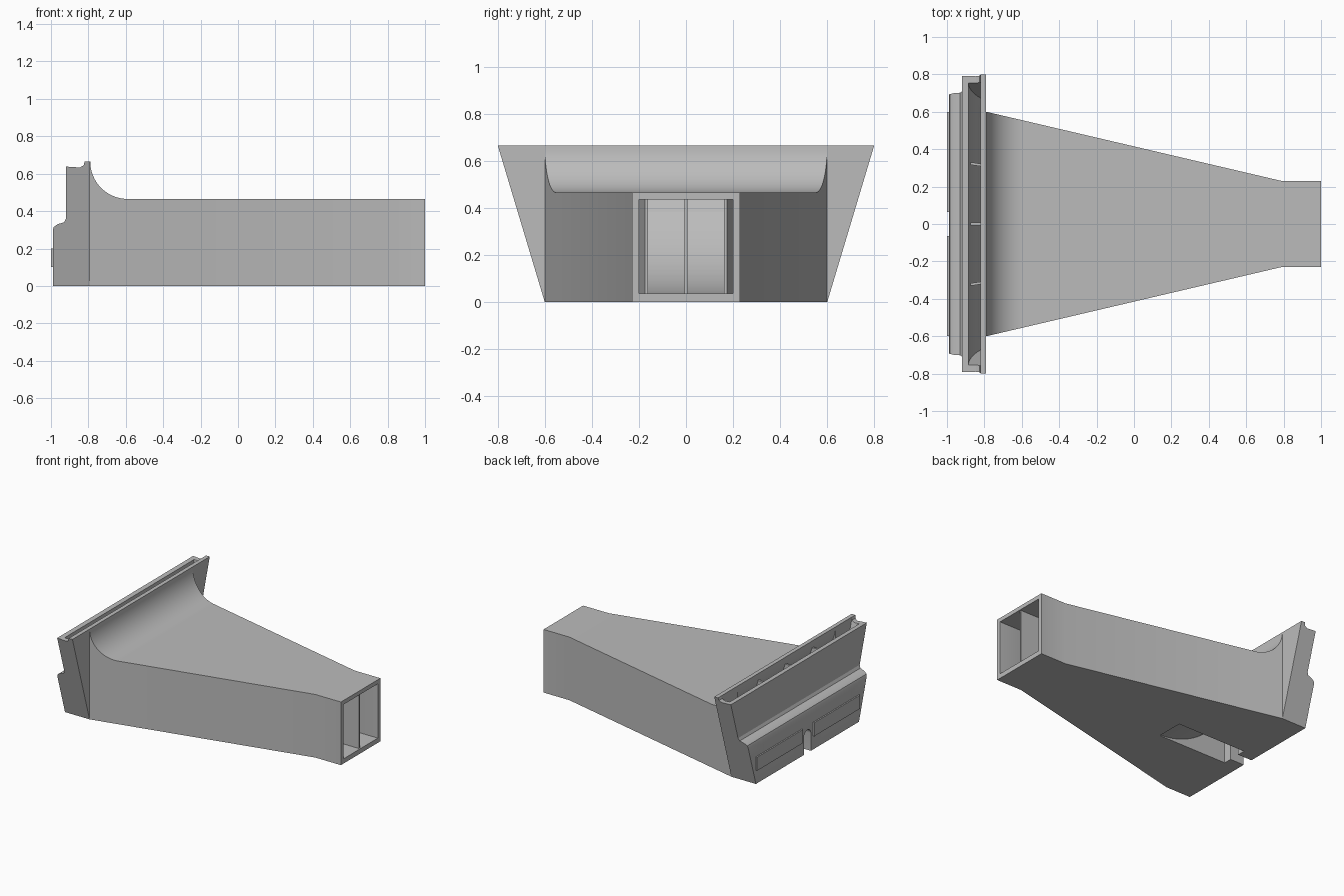
import bpy
import bmesh
from math import sqrt, sin, cos, pi, radians

cube = bpy.data.objects.get("Cube")
if cube:
    bpy.data.objects.remove(cube, do_unlink=True)

grey = bpy.data.materials.new("plain grey")
grey.use_nodes = True
grey.diffuse_color = (0.5, 0.5, 0.5, 1)
grey.node_tree.nodes["Principled BSDF"].inputs["Base Color"].default_value = (0.5, 0.5, 0.5, 1)


def make(name, bm):
    bmesh.ops.recalc_face_normals(bm, faces=bm.faces)
    mesh = bpy.data.meshes.new(name)
    bm.to_mesh(mesh)
    bm.free()
    mesh.materials.append(grey)
    obj = bpy.data.objects.new(name, mesh)
    bpy.context.collection.objects.link(obj)
    return obj


def loft(name, sections):
    """Skin four-cornered sections: (x, low z, high z, low y pair, high y pair)."""
    bm = bmesh.new()
    rings = []
    for x, lo, hi, (a, b), (c, d) in sections:
        rings.append([bm.verts.new(p) for p in
                      ((x, a, lo), (x, b, lo), (x, d, hi), (x, c, hi))])
    for r, s in zip(rings, rings[1:]):
        for i in range(4):
            j = (i + 1) % 4
            bm.faces.new((r[i], r[j], s[j], s[i]))
    bm.faces.new(rings[0])
    bm.faces.new(rings[-1])
    return make(name, bm)


def prism(name, profile, half):
    """Extrude an x-z profile to both sides, half(z) wide."""
    bm = bmesh.new()
    left = [bm.verts.new((x, half(z), z)) for x, z in profile]
    right = [bm.verts.new((x, -half(z), z)) for x, z in profile]
    bm.faces.new(left)
    bm.faces.new(right)
    for i in range(len(profile)):
        j = (i + 1) % len(profile)
        bm.faces.new((left[i], left[j], right[j], right[i]))
    return make(name, bm)


def box(name, x, y, z):
    return loft(name, [(v, z[0], z[1], y, y) for v in x])


def combine(target, other, operation):
    mod = target.modifiers.new("combine", 'BOOLEAN')
    mod.operation, mod.solver, mod.object = operation, 'EXACT', other
    graph = bpy.context.evaluated_depsgraph_get()
    mesh = bpy.data.meshes.new_from_object(target.evaluated_get(graph))
    target.modifiers.clear()
    target.data = mesh
    bpy.data.objects.remove(other, do_unlink=True)


def half_width(x):
    t = min(max((0.79 - x) / 1.58, 0), 1)
    return 0.23 + 0.37 * t


def cove(x, r, flat):
    """Upper surface, flat and then curving up towards the flange."""
    if x >= -0.59:
        return flat
    return 0.665 - sqrt(max(r * r - (x + 0.59) ** 2, 0))


def scoop(x, r=0.6):
    """Inner floor, flat and then curving up to the outlet."""
    d = min(x + 0.285, 0)
    return 0.635 - sqrt(max(r * r - d * d, 0))


def arc_xs(centre, r, n):
    return [centre - r * sin(pi / 2 * i / n) for i in range(n + 1)]


def pair(y):
    return (-y, y)


# Outer duct shell
xs = [1, 0.79] + arc_xs(-0.59, 0.2, 16)
duct = loft("duct", [(x, 0, cove(x, 0.2, 0.465), pair(half_width(x)), pair(half_width(x)))
                     for x in xs] + [(-0.81, 0, 0.64, pair(0.59), pair(0.59))])

# Flared end flange with stepped back
flange = prism("flange", [(-0.79, 0), (-0.79, 0.665), (-0.82, 0.665), (-0.825, 0.645),
                          (-0.845, 0.633), (-0.92, 0.638), (-0.92, 0.36), (-0.93, 0.34),
                          (-0.965, 0.33), (-0.985, 0.315), (-0.99, 0.3), (-0.99, 0)],
               lambda z: 0.6 + 0.3 * z)
combine(duct, flange, 'UNION')

# Hollow interior
scoop_xs = arc_xs(-0.285, 0.6, 24)
xs = sorted(set([1.05, 0.79, -0.83] + arc_xs(-0.59, 0.23, 14)
                + [x for x in scoop_xs if x > -0.81]), reverse=True)
inside = loft("inside_cutter", [(x, scoop(x), cove(x, 0.23, 0.435) if x > -0.82 else 0.64,
                                 pair(half_width(x) - 0.03), pair(half_width(x) - 0.03))
                                for x in xs])
combine(duct, inside, 'DIFFERENCE')

# Outlet slot in the top of the flange
xs = [-0.82] + [x for x in scoop_xs if x < -0.825]
slot = loft("slot_cutter", [(x, scoop(x), 0.72, pair(0.565 + 0.297 * scoop(x)), pair(0.779))
                            for x in xs])
combine(duct, slot, 'DIFFERENCE')

# Curved pocket beneath the scoop
xs = [-0.31 - 0.565 * i / 16 for i in range(17)]
pocket = loft("pocket_cutter", [(x, -0.05, max(scoop(x, 0.63), 0.002), pair(0.1), pair(0.1))
                                for x in xs])
combine(duct, pocket, 'DIFFERENCE')

# Arched notch through the back of the flange
bm = bmesh.new()
outline = [(0.04, -0.05)] + [(0.04 * cos(pi * i / 12), 0.13 + 0.04 * sin(pi * i / 12))
                             for i in range(13)] + [(-0.04, -0.05)]
face = bm.faces.new([bm.verts.new((-1.05, y, z)) for y, z in outline])
grown = bmesh.ops.extrude_face_region(bm, geom=[face])["geom"]
bmesh.ops.translate(bm, vec=(0.2, 0, 0),
                    verts=[v for v in grown if isinstance(v, bmesh.types.BMVert)])
combine(duct, make("notch_cutter", bm), 'DIFFERENCE')

# Raised pads on the back
for name, y in (("left_pad", (0.065, 0.6)), ("right_pad", (-0.6, -0.065))):
    box(name, (-1, -0.985), y, (0.1, 0.2))


# Guide vanes inside the duct
def vane(name, start, centre):
    stations = [start] + [x for x in sorted(set(arc_xs(-0.59, 0.23, 10) + scoop_xs),
                                            reverse=True) if -0.878 < x < start]
    sections = []
    for x in stations:
        top = 0.61 if x < -0.8 else min(cove(x, 0.23, 0.435) + 0.008, 0.61)
        y = (centre(x) - 0.007, centre(x) + 0.007)
        sections.append((x, min(scoop(x) - 0.008, 0.6), top, y, y))
    return loft(name, sections)


vanes = [vane("centre_vane", 0.99, lambda x: 0),
         vane("left_vane", 0.15, lambda x: 0.168 + 0.152 * (0.15 - x)),
         vane("right_vane", 0.15, lambda x: -0.168 - 0.152 * (0.15 - x))]

# Smooth curves, crisp edges
bpy.ops.object.select_all(action='DESELECT')
for obj in [duct] + vanes:
    obj.select_set(True)
bpy.context.view_layer.objects.active = duct
bpy.ops.object.shade_smooth_by_angle(angle=radians(25))
